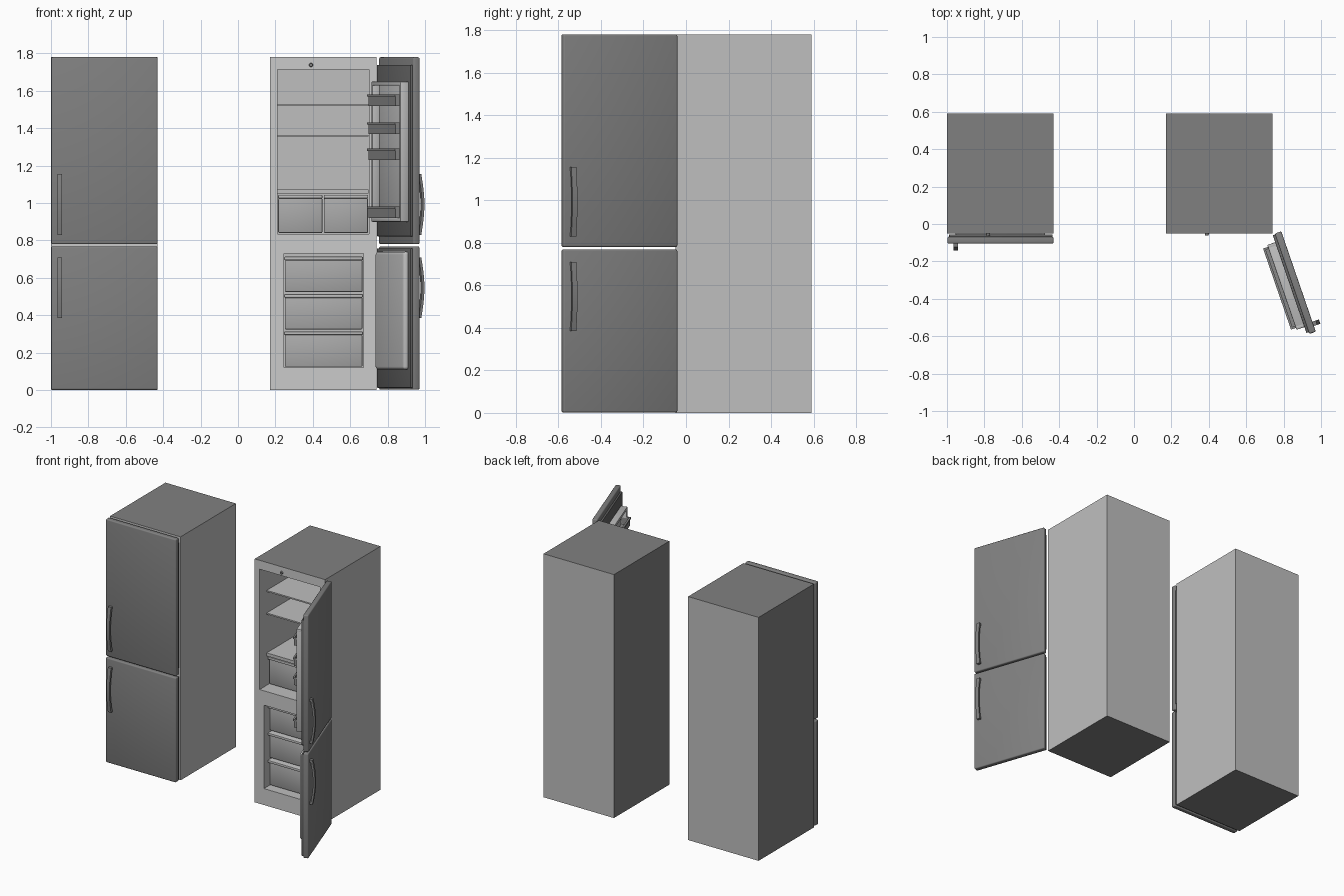
import bpy, bmesh, math
from mathutils import Matrix, Vector

if "Cube" in bpy.data.objects:
    bpy.data.objects.remove(bpy.data.objects["Cube"])


def mat(name, v):
    m = bpy.data.materials.new(name)
    m.diffuse_color = (v, v, v, 1)
    m.use_nodes = True
    m.node_tree.nodes["Principled BSDF"].inputs["Base Color"].default_value = m.diffuse_color
    return m


DARK = mat("dark grey", 0.216)
LIGHT = mat("light grey", 0.52)
FRAME = mat("frame pale grey", 0.60)
DRAWER = mat("drawer grey", 0.40)
BIN = mat("bin grey", 0.25)
SEAL = mat("seal charcoal", 0.13)

W, H, FRONT, BACK = 0.57, 1.78, -0.05, 0.59
HINGE_Y = -0.055


def finish(bm, name, mats, M, smooth=True):
    bmesh.ops.recalc_face_normals(bm, faces=bm.faces[:])
    bm.transform(M)
    me = bpy.data.meshes.new(name)
    bm.to_mesh(me)
    bm.free()
    for m in mats:
        me.materials.append(m)
    ob = bpy.data.objects.new(name, me)
    bpy.context.collection.objects.link(ob)
    if smooth:
        bpy.ops.object.select_all(action='DESELECT')
        ob.select_set(True)
        bpy.context.view_layer.objects.active = ob
        bpy.ops.object.shade_smooth_by_angle(angle=math.radians(35))
    return ob


def add_box(bm, lo, hi, bevel=0.0, seg=2):
    lo, hi = Vector(lo), Vector(hi)
    T = Matrix.Translation((lo + hi) / 2) @ Matrix.Diagonal((*(hi - lo), 1))
    vs = bmesh.ops.create_cube(bm, size=1, matrix=T)["verts"]
    if bevel:
        edges = list({e for v in vs for e in v.link_edges})
        bmesh.ops.bevel(bm, geom=edges, offset=bevel, segments=seg,
                        profile=0.5, affect='EDGES')


def boxes(name, m, M, *specs, bevel=0.0, seg=2):
    bm = bmesh.new()
    for lo, hi in specs:
        add_box(bm, lo, hi, bevel, seg)
    return finish(bm, name, [m], M, bevel > 0)


def cabinet(M, tag):
    # shell with two open compartments
    bm = bmesh.new()
    xs = [0, 0.04, 0.075, 0.50, 0.53, W]
    zs = [0, 0.12, 0.73, 0.835, 1.715, H]

    def quad(pts, mi):
        bm.faces.new([bm.verts.new(p) for p in pts]).material_index = mi

    def shell(x0, x1, y0, y1, z0, z1, mi):
        # left, right, bottom, top, back
        quad([(x0, y0, z0), (x0, y1, z0), (x0, y1, z1), (x0, y0, z1)], mi[0])
        quad([(x1, y0, z0), (x1, y1, z0), (x1, y1, z1), (x1, y0, z1)], mi[1])
        quad([(x0, y0, z0), (x1, y0, z0), (x1, y1, z0), (x0, y1, z0)], mi[2])
        quad([(x0, y0, z1), (x1, y0, z1), (x1, y1, z1), (x0, y1, z1)], mi[3])
        quad([(x0, y1, z0), (x1, y1, z0), (x1, y1, z1), (x0, y1, z1)], mi[4])

    holes = [(i, 1) for i in (2,)] + [(i, 3) for i in (1, 2, 3)]
    for i in range(5):
        for j in range(5):
            if (i, j) not in holes:
                a, b, c, d = xs[i], xs[i + 1], zs[j], zs[j + 1]
                quad([(a, FRONT, c), (b, FRONT, c), (b, FRONT, d), (a, FRONT, d)], 2)
    shell(0, W, FRONT, BACK, 0, H, [0, 1, 0, 0, 1])
    shell(0.04, 0.53, FRONT, 0.50, 0.835, 1.715, [1] * 5)
    shell(0.075, 0.50, FRONT, 0.50, 0.12, 0.73, [1] * 5)
    bmesh.ops.remove_doubles(bm, verts=bm.verts[:], dist=1e-5)
    finish(bm, "cabinet" + tag, [DARK, LIGHT, FRAME], M, False)

    # glass shelves
    boxes("shelves" + tag, LIGHT, M,
          *[((0.041, 0.03, z - 0.005), (0.529, 0.499, z + 0.005)) for z in (1.525, 1.36)],
          ((0.041, 0.03, 1.05), (0.529, 0.499, 1.073)))
    # crisper drawers
    boxes("crisper_drawers" + tag, DRAWER, M,
          ((0.045, 0.05, 0.84), (0.281, 0.48, 1.025)),
          ((0.289, 0.05, 0.84), (0.525, 0.48, 1.025)), bevel=0.006)
    boxes("crisper_lips" + tag, LIGHT, M,
          ((0.045, 0.035, 1.025), (0.281, 0.48, 1.043)),
          ((0.289, 0.035, 1.025), (0.525, 0.48, 1.043)), bevel=0.003)
    # freezer drawers and the pale lips above each
    tops = (0.695, 0.495, 0.295)
    boxes("freezer_drawers" + tag, DRAWER, M,
          *[((0.08, 0.01, t - 0.17), (0.495, 0.48, t)) for t in tops], bevel=0.005)
    boxes("freezer_drawer_lips" + tag, LIGHT, M,
          *[((0.077, -0.01, t), (0.498, 0.48, t + 0.018)) for t in tops], bevel=0.004)
    # round light switch on the top rail
    bm = bmesh.new()
    bmesh.ops.create_cone(bm, cap_ends=True, segments=20, radius1=0.011,
                          radius2=0.009, depth=0.014,
                          matrix=Matrix.Translation((0.22, FRONT - 0.005, 1.738))
                          @ Matrix.Rotation(math.pi / 2, 4, 'X'))
    finish(bm, "switch" + tag, [DARK], M)


def handle(M, name, z0, z1):
    # bowed bar with two feet, drawn as a side profile and extruded across x
    n, y0 = 12, -0.104
    prof = [(y0, z0)]
    for i in range(n + 1):
        t = i / n
        prof.append((y0 - 0.02 - 0.018 * math.sin(math.pi * t), z0 + (z1 - z0) * t))
    prof.append((y0, z1))
    prof.append((y0, z1 - 0.018))
    for i in range(n + 1):
        t = i / n
        prof.append((y0 - 0.008 - 0.016 * math.sin(math.pi * t),
                     z1 - 0.018 - (z1 - z0 - 0.036) * t))
    prof.append((y0, z0 + 0.018))
    bm = bmesh.new()
    f = bm.faces.new([bm.verts.new((0.034, y, z)) for y, z in prof])
    r = bmesh.ops.extrude_face_region(bm, geom=[f])
    bmesh.ops.translate(bm, vec=(0.025, 0, 0),
                        verts=[g for g in r["geom"] if isinstance(g, bmesh.types.BMVert)])
    finish(bm, name, [DARK], M)


def doors(M, tag):
    for part, z0, z1, gap in (("fridge", 0.78, H, 0.042), ("freezer", 0.002, 0.768, 0.01)):
        boxes(part + "_door" + tag, DARK, M,
              ((0.002, -0.105, z0), (W, -0.068, z1)), bevel=0.008, seg=3)
        boxes(part + "_door_seal" + tag, SEAL, M,
              ((0.012, -0.07, z0 + gap), (W - 0.006, HINGE_Y, z1 - gap)), bevel=0.003)
    handle(M, "fridge_handle" + tag, 0.83, 1.155)
    handle(M, "freezer_handle" + tag, 0.385, 0.71)

    # raised rim of the fridge door lining and its floor
    y0, y1, t = HINGE_Y - 0.002, HINGE_Y + 0.045, 0.022
    xa, xb, za, zb = 0.045, 0.525, 0.90, 1.65
    boxes("door_lining" + tag, LIGHT, M,
          ((xa, y0, za), (xa + t, y1, zb)), ((xb - t, y0, za), (xb, y1, zb)),
          ((xa, y0, za), (xb, y1, za + t)), ((xa, y0, zb - t), (xb, y1, zb)),
          ((xa + 0.005, y0, za + 0.005), (xb - 0.005, HINGE_Y + 0.005, zb - 0.005)),
          bevel=0.005)
    # door bins: floor, three walls and a top lip
    for k, z in enumerate((1.52, 1.37, 1.23, 0.92)):
        a, b, f, r, top = 0.062, 0.508, HINGE_Y + 0.066, HINGE_Y + 0.006, z + 0.055
        boxes("door_bin_%d%s" % (k + 1, tag), BIN, M,
              ((a, r, z), (b, f, z + 0.006)),
              ((a, f - 0.005, z), (b, f, top)),
              ((a, r, z), (a + 0.005, f, top)),
              ((b - 0.005, r, z), (b, f, top)),
              ((a - 0.006, f - 0.006, top - 0.006), (b + 0.006, f + 0.006, top + 0.006)),
              ((a - 0.006, r + 0.03, top - 0.006), (a + 0.004, f, top + 0.006)),
              ((b - 0.004, r + 0.03, top - 0.006), (b + 0.006, f, top + 0.006)))
    # padded freezer door lining
    boxes("freezer_lining" + tag, LIGHT, M,
          ((0.05, HINGE_Y - 0.012, 0.11), (0.52, HINGE_Y + 0.026, 0.74)),
          bevel=0.016, seg=4)


# closed unit on the left, open unit on the right
closed = Matrix.Translation((-1.0, 0, 0))
opened = Matrix.Translation((0.17, 0, 0))
pivot = Matrix.Translation((W, HINGE_Y, 0))
swing = opened @ pivot @ Matrix.Rotation(math.radians(109), 4, 'Z') @ pivot.inverted()
cabinet(closed, "_closed")
doors(closed, "_closed")
cabinet(opened, "_open")
doors(swing, "_open")
